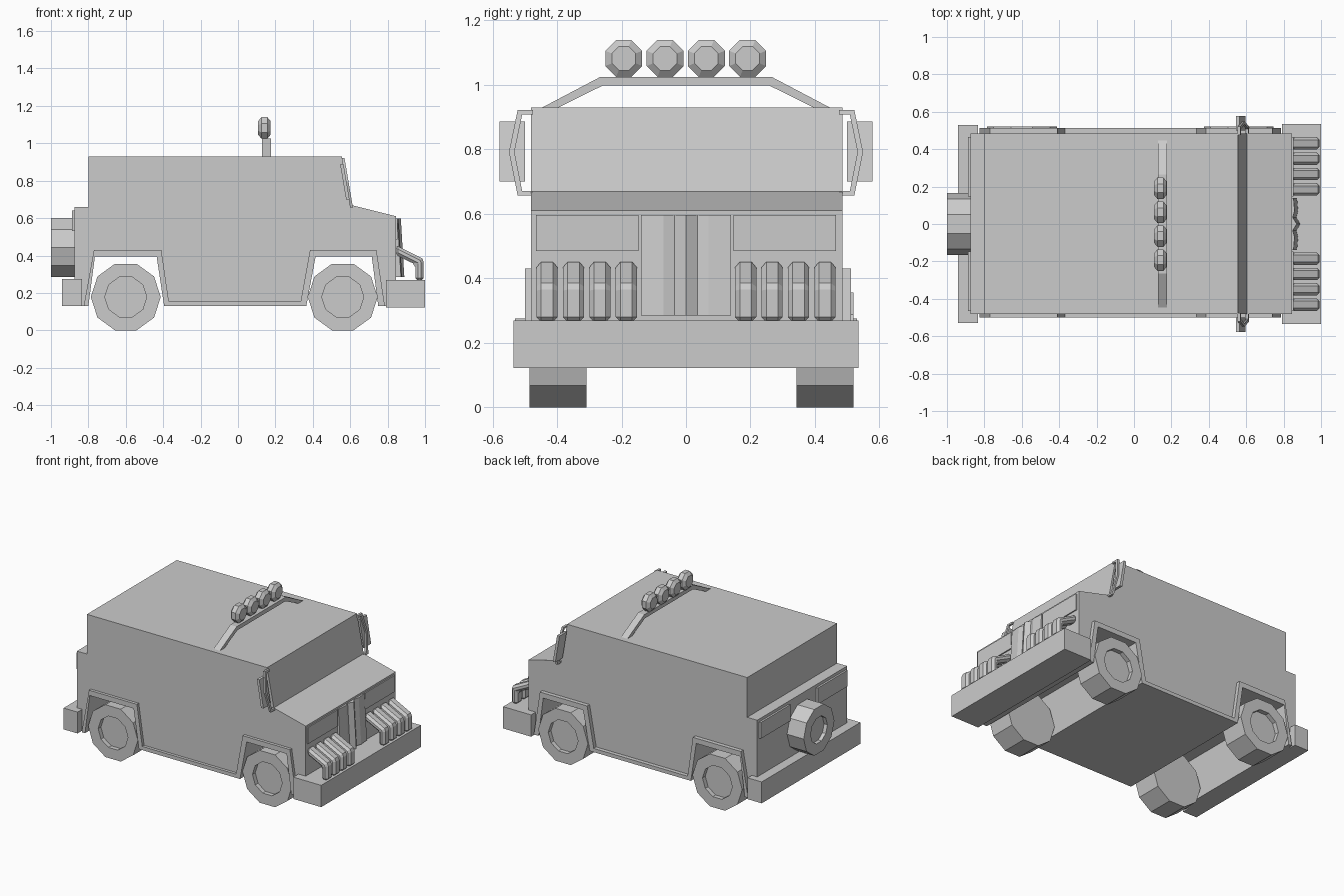
import bpy, bmesh, math
from mathutils import Vector

cube = bpy.data.objects.get("Cube")
if cube:
    bpy.data.objects.remove(cube, do_unlink=True)

grey = bpy.data.materials.new("plain_grey")
grey.use_nodes = True
grey.diffuse_color = (0.6, 0.6, 0.6, 1)
grey.node_tree.nodes["Principled BSDF"].inputs["Base Color"].default_value = (0.6, 0.6, 0.6, 1)


def finish(name, bm):
    bmesh.ops.recalc_face_normals(bm, faces=bm.faces)
    mesh = bpy.data.meshes.new(name)
    bm.to_mesh(mesh)
    bm.free()
    mesh.materials.append(grey)
    obj = bpy.data.objects.new(name, mesh)
    bpy.context.scene.collection.objects.link(obj)
    return obj


def place(axis, p, q, t):
    """Put a 2D point and a depth along the given axis into 3D."""
    return Vector({"x": (t, p, q), "y": (p, t, q), "z": (p, q, t)}[axis])


def prism(name, points, axis, a, b):
    """Extrude a closed outline along an axis from a to b."""
    bm = bmesh.new()
    rings = [[bm.verts.new(place(axis, p, q, t)) for p, q in points] for t in (a, b)]
    bm.faces.new(rings[0])
    bm.faces.new(rings[1])
    for i in range(len(points)):
        j = (i + 1) % len(points)
        bm.faces.new((rings[0][i], rings[0][j], rings[1][j], rings[1][i]))
    return finish(name, bm)


def box(name, x, y, z):
    return prism(name, [(x[0], z[0]), (x[1], z[0]), (x[1], z[1]), (x[0], z[1])], "y", *y)


def lathe(name, profile, sides, axis, center, turn=0.0):
    """Faceted round part: profile holds (radius, position along axis)."""
    bm = bmesh.new()
    rings = []
    for r, t in profile:
        angles = [turn + math.tau * k / sides for k in range(sides)]
        rings.append([bm.verts.new(place(axis, center[0] + r * math.cos(a),
                                         center[1] + r * math.sin(a), t)) for a in angles])
    for lo, hi in zip(rings, rings[1:]):
        for i in range(sides):
            j = (i + 1) % sides
            bm.faces.new((lo[i], lo[j], hi[j], hi[i]))
    bm.faces.new(rings[0])
    bm.faces.new(rings[-1])
    return finish(name, bm)


# Body with wheel arches passing through its full width
rear_arch = [(-0.80, 0.13), (-0.765, 0.395), (-0.435, 0.395), (-0.395, 0.13)]
front_arch = [(0.365, 0.13), (0.415, 0.395), (0.715, 0.395), (0.75, 0.13)]
upper = [(0.845, 0.13), (0.845, 0.61), (0.605, 0.67), (0.555, 0.93),
         (-0.80, 0.93), (-0.80, 0.66), (-0.875, 0.66), (-0.875, 0.13)]
prism("body", rear_arch + front_arch + upper, "y", -0.48, 0.485)

# Raised trim around the arches and along the sills
trim_top = [(0.785, 0.13), (0.74, 0.43), (0.385, 0.43), (0.335, 0.155),
            (-0.37, 0.155), (-0.41, 0.43), (-0.77, 0.43), (-0.825, 0.13)]
for side, a, b in (("left", 0.48, 0.512), ("right", -0.5, -0.475)):
    prism(side + "_arch_trim", rear_arch + front_arch + trim_top, "y", a, b)

# Wheels with dished hubs
R = 0.187
for end, x in (("front", 0.56), ("rear", -0.60)):
    for side, inner, outer in (("left", 0.342, 0.52), ("right", -0.308, -0.485)):
        dish = outer - math.copysign(0.03, outer)
        lathe(f"{end}_{side}_wheel", [(R, inner), (R, outer), (0.112, outer), (0.112, dish)],
              10, "y", (x, 0.178))
lathe("spare_wheel", [(0.165, -0.87), (0.165, -1.0), (0.09, -1.0), (0.09, -0.975)],
      10, "x", (0, 0.443))

# Bumpers
box("front_bumper", (0.79, 1.0), (-0.535, 0.535), (0.122, 0.27))
box("rear_bumper", (-0.94, -0.835), (-0.53, 0.53), (0.13, 0.275))

# Lamp panels at the front and rear
for side, s in (("left", 1), ("right", -1)):
    y = sorted((s * 0.148, s * 0.465))
    box(side + "_headlight_panel", (0.84, 0.853), y, (0.485, 0.597))
    box(side + "_tail_panel", (-0.888, -0.87), y, (0.53, 0.64))

# Pleated grille, leaning forward at its foot
pleats = [(0.862, -0.14), (0.868, -0.07), (0.858, -0.035), (0.88, 0),
          (0.858, 0.035), (0.868, 0.07), (0.862, 0.14)]
grille = prism("grille", pleats + [(0.838, 0.14), (0.838, -0.14)], "z", 0.285, 0.597)
for v in grille.data.vertices:
    if v.co.x > 0.85:
        v.co.x += (0.44 - v.co.z) * 0.06

# Bent brush guard bars with chamfered edges
bar = [(0.84, 0.458), (0.985, 0.385), (0.993, 0.365), (0.993, 0.265),
       (0.948, 0.265), (0.948, 0.352), (0.84, 0.405)]
for i in range(4):
    for side, s in (("left", 1), ("right", -1)):
        y = s * (0.185 + 0.082 * i)
        guard = prism(f"{side}_guard_bar_{i + 1}", bar, "y", y - 0.033, y + 0.033)
        chamfer = guard.modifiers.new("chamfer", "BEVEL")
        chamfer.width = 0.015
        chamfer.segments = 1
        chamfer.limit_method = "ANGLE"
        chamfer.angle_limit = math.radians(50)

# Side mirrors on bent brackets that follow the windscreen slope
for side, s in (("left", 1), ("right", -1)):
    outer = [(0.475, 0.922), (0.522, 0.922), (0.549, 0.792), (0.522, 0.657), (0.475, 0.657)]
    inner = [(0.475, 0.671), (0.508, 0.671), (0.532, 0.792), (0.508, 0.908), (0.475, 0.908)]
    bracket = prism(side + "_mirror_bracket", [(s * y, z) for y, z in outer + inner], "x", 0, 0.015)
    plate = [(0.5, 0.70), (0.578, 0.70), (0.578, 0.887), (0.5, 0.887)]
    mirror = prism(side + "_mirror", [(s * y, z) for y, z in plate], "x", -0.014, 0.004)
    for obj in (bracket, mirror):
        for v in obj.data.vertices:
            v.co.x += 0.553 + (0.93 - v.co.z) * 0.17

# Roof bar with four round lamps
arc = [(-0.455, 0.925), (-0.265, 1.025), (0.265, 1.025), (0.455, 0.925),
       (0.405, 0.925), (0.258, 0.998), (-0.258, 0.998), (-0.405, 0.925)]
prism("roof_bar", arc, "x", 0.128, 0.176)
for i in range(4):
    y = -0.193 + 0.128 * i
    lathe(f"roof_lamp_{i + 1}", [(0.04, 0.108), (0.062, 0.125), (0.062, 0.157), (0.04, 0.174)],
          8, "x", (y, 1.082), math.pi / 8)
